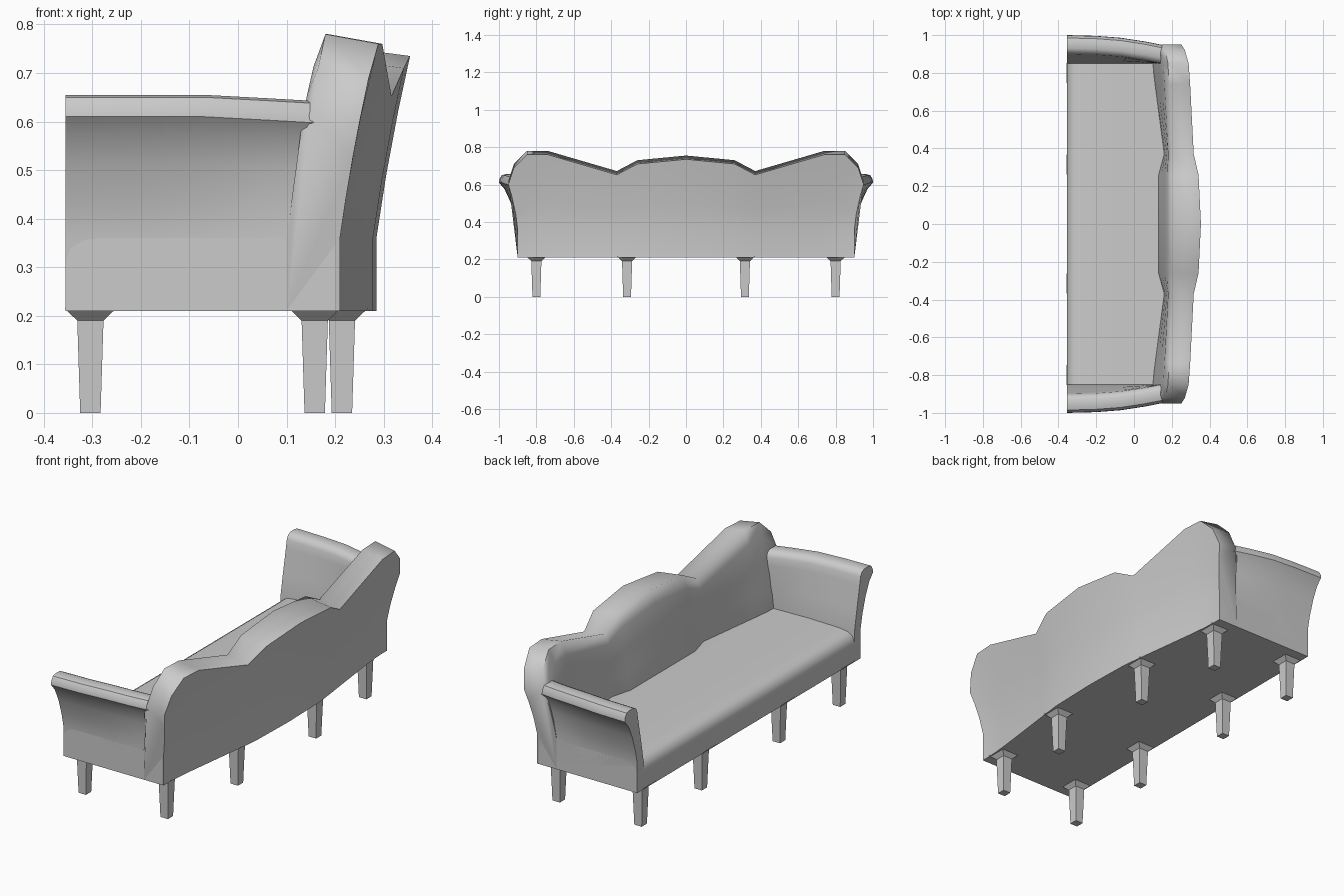
import bpy, bmesh, math

if "Cube" in bpy.data.objects:
    bpy.data.objects.remove(bpy.data.objects["Cube"])


def loft(name, rings, angle=40):
    """Skin a list of equal-length closed rings and cap both ends."""
    bm = bmesh.new()
    loops = [[bm.verts.new(p) for p in ring] for ring in rings]
    n = len(rings[0])
    for a, b in zip(loops, loops[1:]):
        for i in range(n):
            j = (i + 1) % n
            bm.faces.new((a[i], a[j], b[j], b[i]))
    bm.faces.new(loops[0])
    bm.faces.new(loops[-1])
    bmesh.ops.recalc_face_normals(bm, faces=bm.faces)
    mesh = bpy.data.meshes.new(name)
    bm.to_mesh(mesh)
    bm.free()
    ob = bpy.data.objects.new(name, mesh)
    bpy.context.collection.objects.link(ob)
    bpy.ops.object.select_all(action='DESELECT')
    bpy.context.view_layer.objects.active = ob
    ob.select_set(True)
    if angle:
        bpy.ops.object.shade_smooth_by_angle(angle=math.radians(angle))
    return ob


# Seat: side profile with rolled front edge, extruded across the width
seat_profile = [(-.355, .21), (-.355, .31), (-.345, .338), (-.32, .355),
                (-.27, .362), (-.1, .365), (.19, .36), (.19, .21)]
loft("seat", [[(x, y, z) for x, z in seat_profile] for y in (-.9, .9)])

# Arms: flared scroll section swept from front to back, leaning in at the rear
arm_section = [(.9, .21), (.9, .36), (.915, .43), (.94, .51), (.97, .575),
               (1.0, .61), (.998, .63), (.985, .65), (.965, .655), (.93, .655),
               (.91, .645), (.9, .625), (.893, .585), (.87, .47), (.85, .36), (.85, .21)]
arm_stations = [(-.355, 0, 0), (-.2, .004, 0), (-.07, .014, 0),
                (.06, .034, .007), (.2, .062, .015)]
for side, label in ((1, "left"), (-1, "right")):
    rings = []
    for x, pull, drop in arm_stations:
        ring = []
        for y, z in arm_section:
            k = min(max((z - .36) / .25, 0), 1)
            ring.append((x, side * (y - pull * k), z - drop * k))
        rings.append(ring)
    loft(label + "_arm", rings)

# Back: columns of (base y, top y, top z, rear x, front base x, front top x)
columns = [(0, 0, .755, .285, .13, .20),
           (.26, .26, .73, .278, .13, .20),
           (.37, .37, .672, .265, .16, .20),
           (.71, .74, .78, .222, .115, .185),
           (.79, .85, .78, .214, .105, .18),
           (.85, .92, .71, .21, .10, .165),
           (.9, .95, .62, .21, .10, .15)]


def back_ring(col, side):
    yb, yt, zt, xr, xf, xt = col
    yat = lambda f: side * (yb + (yt - yb) * f ** 1.5)
    ring = [(xr, side * yb, .21)]
    for f in (0, .35, .7, 1):
        z = .36 + (zt - .02 - .36) * f
        d = z - .36
        ring.append((xr + .14 * d + .12 * d * d, yat(f), z))
    ring.append((xt, yat(1), zt))
    for f in (.84, .55, .25, 0):
        ring.append((xf + (xt - .015 - xf) * f, yat(f), .36 + (zt - .36) * f))
    ring.append((xf, side * yb, .21))
    return ring


loft("back", [back_ring(c, -1) for c in reversed(columns[1:])]
     + [back_ring(c, 1) for c in columns], 78)

# Legs: square tapered posts with a flared bracket under the frame
leg_levels = [(0, .021), (.19, .027), (.215, .053)]
for row, x_out, x_in in (("front", -.304, -.304), ("rear", .158, .214)):
    for y in (-.8, -.315, .315, .8):
        cx = x_out if abs(y) > .5 else x_in
        rings = [[(cx + sx * h, y + sy * h, z)
                  for sx, sy in ((-1, -1), (1, -1), (1, 1), (-1, 1))]
                 for z, h in leg_levels]
        loft(row + "_leg", rings, 0)
